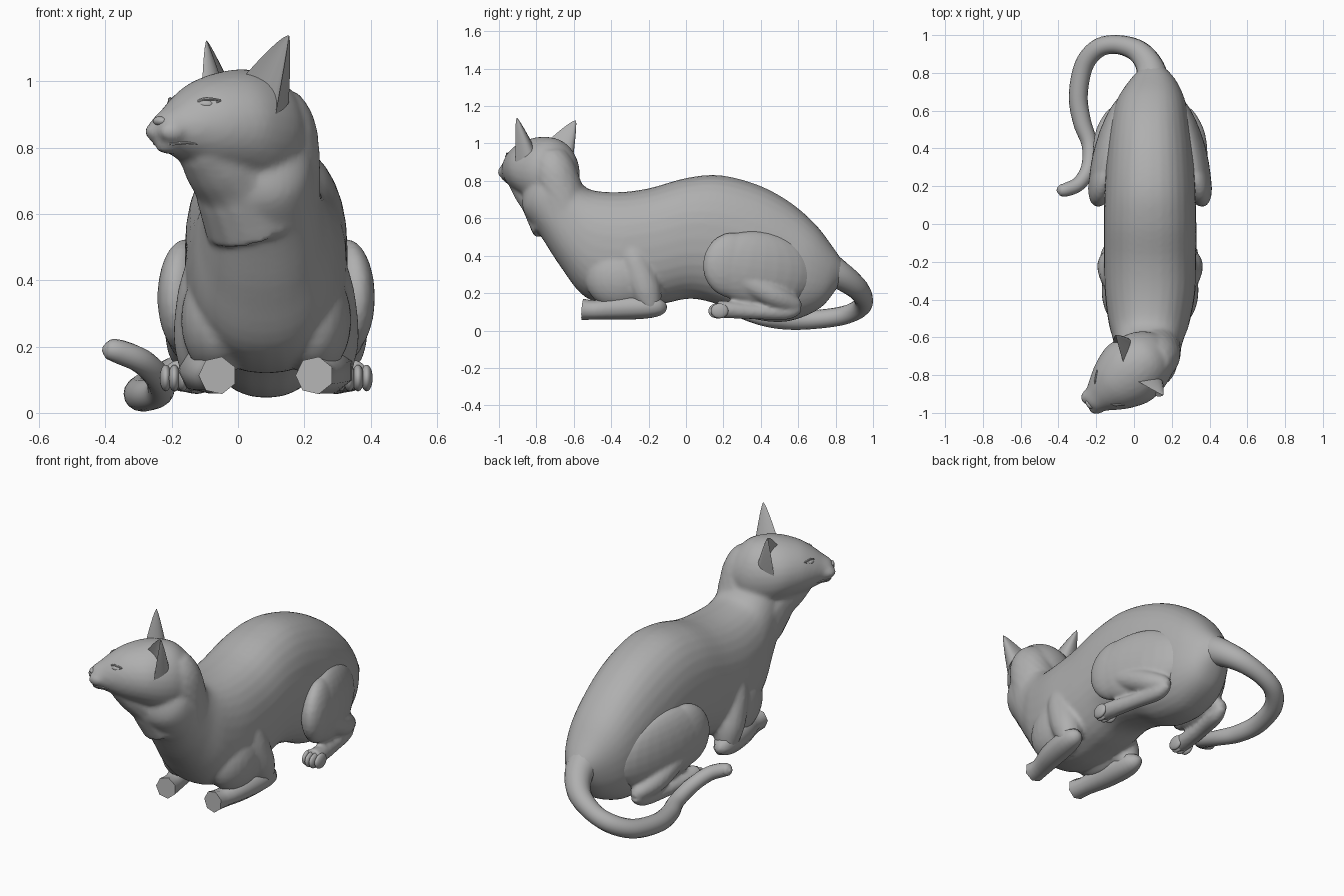
import bpy, bmesh, math
from mathutils import Vector, Matrix

MID = 0.085  # plane of symmetry of the trunk and legs
grey = bpy.data.materials.new("fur_grey")
grey.diffuse_color = (0.43, 0.43, 0.43, 1)


def curve(pts, n=6):
    """Catmull-Rom resampling of tuples of any length."""
    out = []
    for i in range(len(pts) - 1):
        p = [pts[max(0, min(len(pts) - 1, i + k))] for k in (-1, 0, 1, 2)]
        for j in range(n):
            t = j / n
            out.append([0.5 * (2 * b + (c - a) * t + (2 * a - 5 * b + 4 * c - d) * t * t
                               + (3 * b - a - 3 * c + d) * t ** 3) for a, b, c, d in zip(*p)])
    return out + [list(pts[-1])]


def skin(bm, rings):
    """Closed loft through rings of points."""
    rows = [[bm.verts.new(p) for p in r] for r in rings]
    n = len(rows[0])
    for a, b in zip(rows, rows[1:]):
        for i in range(n):
            j = (i + 1) % n
            bm.faces.new((a[i], a[j], b[j], b[i]))
    bm.faces.new(rows[0][::-1])
    bm.faces.new(rows[-1])


def oval(c, u, v, sides=28, power=2.0):
    pts = []
    for i in range(sides):
        a = 2 * math.pi * i / sides
        s = lambda w: math.copysign(abs(w) ** (2 / power), w)
        pts.append(c + u * s(math.cos(a)) + v * s(math.sin(a)))
    return pts


def tube(bm, pts, sides=16, n=6):
    """Tube through (x, y, z, radius) points."""
    pts = curve(pts, n)
    c = [Vector(p[:3]) for p in pts]
    rings = []
    for i, p in enumerate(pts):
        t = (c[min(i + 1, len(c) - 1)] - c[max(i - 1, 0)]).normalized()
        u = t.cross(Vector((0, 0, 1))).normalized()
        rings.append(oval(c[i], u * p[3], u.cross(t) * p[3], sides))
    skin(bm, rings)


def ball(bm, c, r, rot=Matrix()):
    m = Matrix.Translation(c) @ rot.to_4x4() @ Matrix.Diagonal((*r, 1))
    bmesh.ops.create_uvsphere(bm, u_segments=24, v_segments=14, radius=1, matrix=m)


def finish(name, bm, voxel=0, smooth=5, angle=40):
    bmesh.ops.recalc_face_normals(bm, faces=bm.faces)
    me = bpy.data.meshes.new(name)
    bm.to_mesh(me)
    bm.free()
    me.materials.append(grey)
    ob = bpy.data.objects.new(name, me)
    bpy.context.collection.objects.link(ob)
    bpy.ops.object.select_all(action='DESELECT')
    bpy.context.view_layer.objects.active = ob
    ob.select_set(True)
    if voxel:  # fuse overlapping volumes into one skin
        m = ob.modifiers.new("fuse", 'REMESH')
        m.mode, m.voxel_size, m.use_smooth_shade = 'VOXEL', voxel, True
        m = ob.modifiers.new("soften", 'SMOOTH')
        m.factor, m.iterations = 0.5, smooth
    else:
        bpy.ops.object.shade_smooth_by_angle(angle=math.radians(angle))
    return ob


# Head frame: f forward, l towards the head's left, z up
F, L = Vector((-0.79, -0.62, 0)), Vector((0.62, -0.79, 0))
HEAD = Vector((0.025, -0.75, 0))
ROT = Matrix((F, L, (0, 0, 1))).transposed()


def hp(f, l, z):
    return HEAD + F * f + L * l + Vector((0, 0, z))


# Trunk and neck: top y, top z, bottom y, bottom z, centre x, half width
trunk = [(0.85, 0.35, 0.81, 0.23, 0.10, 0.055), (0.79, 0.44, 0.73, 0.13, 0.10, 0.12),
         (0.69, 0.57, 0.62, 0.07, 0.09, 0.18), (0.55, 0.69, 0.50, 0.045, 0.085, 0.21),
         (0.38, 0.78, 0.35, 0.065, 0.085, 0.23), (0.18, 0.83, 0.20, 0.13, 0.085, 0.24),
         (0.00, 0.815, 0.03, 0.17, 0.085, 0.245), (-0.20, 0.76, -0.14, 0.14, 0.085, 0.245),
         (-0.36, 0.74, -0.35, 0.12, 0.085, 0.24), (-0.50, 0.75, -0.54, 0.18, 0.08, 0.215),
         (-0.56, 0.79, -0.67, 0.34, 0.075, 0.185), (-0.60, 0.85, -0.78, 0.51, 0.07, 0.17),
         (-0.63, 0.91, -0.87, 0.64, 0.06, 0.16), (-0.69, 0.94, -0.87, 0.75, 0.05, 0.12)]
bm = bmesh.new()
rings = []
for yt, zt, yb, zb, x, w in curve(trunk, 5):
    top, low = Vector((x, yt, zt)), Vector((x, yb, zb))
    rings.append(oval((top + low) / 2, Vector((w, 0, 0)), (top - low) / 2, 32, 2.3))
skin(bm, rings)
# Throat and nape
tube(bm, [(-0.11, -0.88, 0.82, 0.085), (-0.06, -0.82, 0.765, 0.115),
          (0.0, -0.75, 0.70, 0.14), (0.05, -0.68, 0.58, 0.155)])
tube(bm, [(0.09, -0.73, 0.93, 0.095), (0.115, -0.71, 0.86, 0.12),
          (0.12, -0.68, 0.75, 0.13), (0.10, -0.64, 0.60, 0.15)])

# Skull and muzzle: forward, bottom z, top z, half width
skull = [(0.336, 0.82, 0.89, 0.03), (0.322, 0.795, 0.905, 0.058), (0.285, 0.782, 0.93, 0.078),
         (0.235, 0.76, 0.968, 0.112), (0.17, 0.73, 1.005, 0.150), (0.08, 0.70, 1.03, 0.182),
         (0.0, 0.67, 1.036, 0.180), (-0.08, 0.67, 1.02, 0.158), (-0.14, 0.70, 0.97, 0.12),
         (-0.18, 0.76, 0.91, 0.07)]
skin(bm, [oval(hp(f, 0, (a + b) / 2), L * w, Vector((0, 0, (b - a) / 2)))
          for f, a, b, w in curve(skull, 4)])
# Muzzle pads and chin
for s in (-1, 1):
    ball(bm, hp(0.302, s * 0.032, 0.848), (0.05, 0.043, 0.035), ROT)
ball(bm, hp(0.29, 0, 0.802), (0.045, 0.045, 0.022), ROT)
# Shoulders and upper arms
for s in (-1, 1):
    ball(bm, (MID + s * 0.145, -0.35, 0.28), (0.112, 0.19, 0.17))
    tube(bm, [(MID + s * 0.17, -0.30, 0.48, 0.06), (MID + s * 0.182, -0.27, 0.36, 0.085),
              (MID + s * 0.195, -0.215, 0.21, 0.085), (MID + s * 0.21, -0.18, 0.10, 0.045)])
finish("body_and_head", bm, 0.012, 5)

# Ears: hollow-fronted cones with curved edges and a rounded tip
for s, side in ((1, "left"), (-1, "right")):
    inner, back, outer = Vector((0.055, 0.06, 1.015)), Vector((-0.14, 0.15, 0.96)), Vector((0.03, 0.18, 0.90))
    hollow = Vector((-0.03, 0.13, 0.96))
    tip = Vector((-0.005, 0.2, 1.137 if s > 0 else 1.122))
    bm = bmesh.new()
    rings = []
    bez = lambda a, b, c, t: a * (1 - t) ** 2 + b * 2 * t * (1 - t) + c * t * t
    ring = [bez(inner, back, outer, i / 10) for i in range(11)]
    ring += [bez(outer, hollow, inner, i / 8) for i in range(1, 8)]
    mid = sum(ring, Vector()) / len(ring)
    for k in range(13):
        h = k / 12
        size = (1 - h) ** 0.82 * 0.97 + 0.03
        c = mid.lerp(tip, h)
        rings.append([hp(q.x, s * q.y, q.z) for q in (c + (p - mid) * size for p in ring)])
    skin(bm, rings)
    finish(side + "_ear", bm, angle=50)

# Face: eyes with lids, nose and mouth
for s, side in ((1, "left"), (-1, "right")):
    bm = bmesh.new()
    yaw = Matrix.Rotation(s * 0.65, 3, 'Z')
    ball(bm, hp(0.222, s * 0.081, 0.93), (0.014, 0.026, 0.014), ROT @ yaw)
    finish(side + "_eye", bm)
    bm = bmesh.new()
    for lift in (0.016, -0.014):
        tube(bm, [(*hp(0.248, s * 0.05, 0.922), 0.003),
                  (*hp(0.228, s * 0.082, 0.93 + lift), 0.005),
                  (*hp(0.188, s * 0.116, 0.943), 0.003)], 8)
    finish(side + "_eyelids", bm)
    bm = bmesh.new()
    tube(bm, [(*hp(0.328, 0, 0.822), 0.004), (*hp(0.318, s * 0.04, 0.812), 0.005),
              (*hp(0.282, s * 0.068, 0.814), 0.004), (*hp(0.25, s * 0.082, 0.81), 0.002)], 8)
    finish(side + "_lip", bm)
bm = bmesh.new()
ball(bm, hp(0.33, 0, 0.88), (0.016, 0.026, 0.014), ROT)
finish("nose", bm)

for s, side in ((1, "left"), (-1, "right")):
    X = lambda d: MID + s * d
    # Folded forearm with a flat faceted end
    bm = bmesh.new()
    tube(bm, [(X(0.20), -0.112, 0.14, 0.02), (X(0.205), -0.14, 0.13, 0.05),
              (X(0.20), -0.22, 0.128, 0.066), (X(0.18), -0.36, 0.122, 0.066),
              (X(0.155), -0.48, 0.110, 0.053), (X(0.146), -0.553, 0.113, 0.058)], 7, 3)
    finish(side + "_forearm", bm, angle=55)

    # Haunch, shin and long foot
    bm = bmesh.new()
    turn = Matrix.Rotation(s * 0.27, 3, 'Z') @ Matrix.Rotation(-0.12, 3, 'X')
    ball(bm, (X(0.205), 0.39, 0.33), (0.09, 0.31, 0.20), turn)
    ball(bm, (X(0.242), 0.25, 0.35), (0.077, 0.165, 0.175), turn)
    tube(bm, [(X(0.25), 0.28, 0.28, 0.06), (X(0.23), 0.46, 0.19, 0.065),
              (X(0.195), 0.575, 0.14, 0.045), (X(0.19), 0.61, 0.12, 0.02)])
    tube(bm, [(X(0.19), 0.61, 0.125, 0.025), (X(0.20), 0.54, 0.10, 0.042),
              (X(0.235), 0.38, 0.10, 0.04), (X(0.258), 0.24, 0.11, 0.045),
              (X(0.263), 0.165, 0.115, 0.047)])
    finish(side + "_hind_leg", bm, 0.011, 4)
    # Toes
    bm = bmesh.new()
    for k in range(4):
        d = (k - 1.5) * 0.026
        ball(bm, (X(0.264 + d), 0.16 + abs(d) * 0.5, 0.105), (0.018, 0.047, 0.04))
    finish(side + "_hind_toes", bm)

# Tail curling round beside the body
bm = bmesh.new()
tube(bm, [(0.10, 0.72, 0.35, 0.10), (0.085, 0.83, 0.29, 0.075), (0.02, 0.915, 0.225, 0.06),
          (-0.09, 0.95, 0.165, 0.05), (-0.19, 0.93, 0.12, 0.05), (-0.265, 0.84, 0.08, 0.05),
          (-0.295, 0.68, 0.058, 0.05), (-0.275, 0.54, 0.053, 0.048), (-0.235, 0.42, 0.065, 0.042),
          (-0.24, 0.30, 0.105, 0.040), (-0.29, 0.215, 0.155, 0.038), (-0.36, 0.182, 0.185, 0.036),
          (-0.392, 0.182, 0.19, 0.028), (-0.408, 0.184, 0.192, 0.008)], 16)
finish("tail", bm, angle=60)
